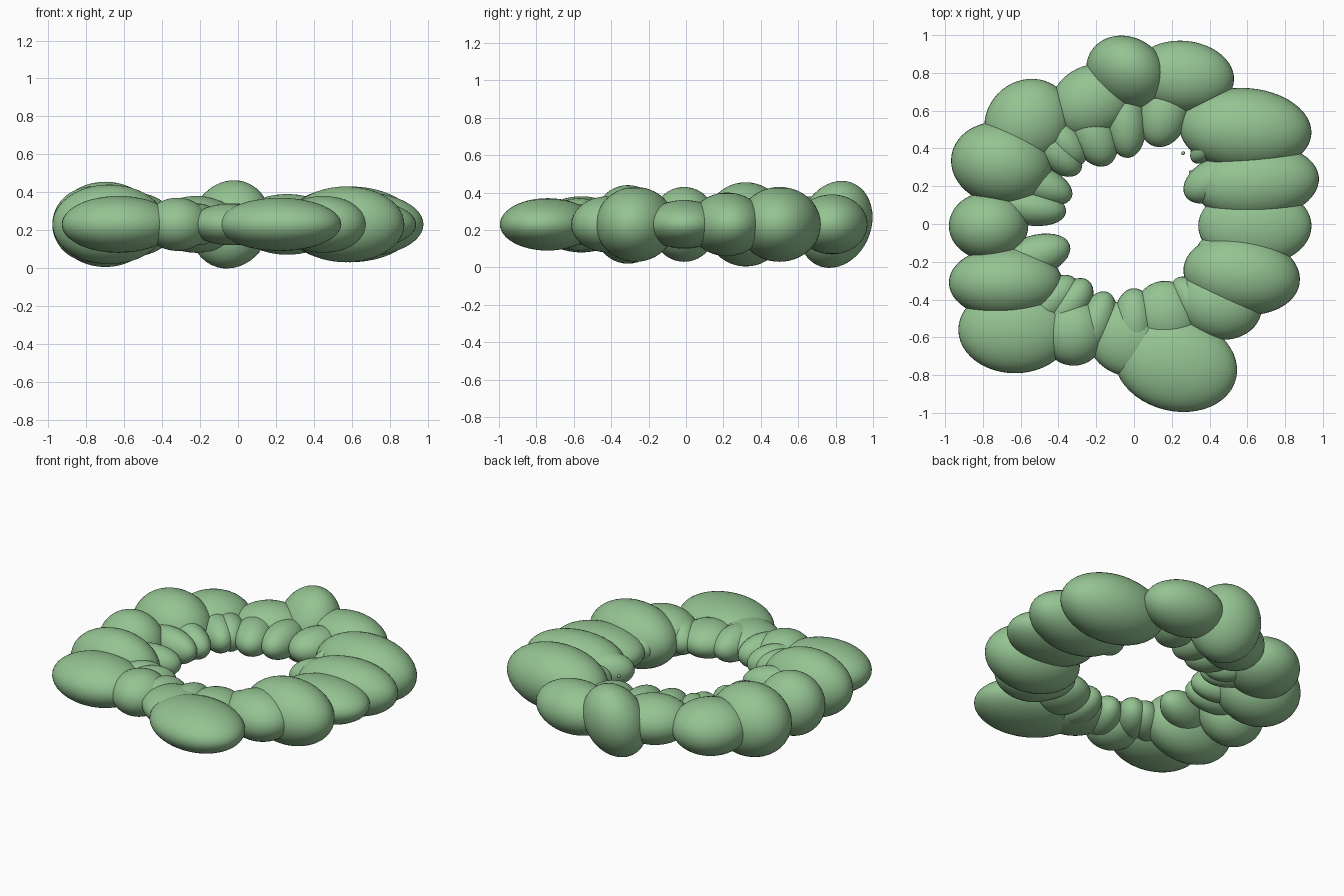
import bpy
import math
from mathutils import Matrix, Vector

default_cube = bpy.data.objects.get("Cube")
if default_cube:
    bpy.data.objects.remove(default_cube, do_unlink=True)

# Single leafy green colour
leaf_green = bpy.data.materials.new("leaf_green")
leaf_green.use_nodes = True
colour = (0.30, 0.55, 0.29, 1)
leaf_green.diffuse_color = colour
leaf_green.node_tree.nodes["Principled BSDF"].inputs["Base Color"].default_value = colour

MID_HEIGHT = 0.23


def add_bead(name, centre, radii, turn=0, lean=0, segments=48):
    """Add one smooth ellipsoid; sizes are in hundredths, angles in degrees."""
    bpy.ops.mesh.primitive_uv_sphere_add(segments=segments, ring_count=segments // 2, radius=1)
    bead = bpy.context.object
    bead.name = name
    bead.data.name = name
    # Shape the mesh itself so the object keeps a clean unit scale
    bead.data.transform(Matrix.Diagonal(Vector(radii) / 100).to_4x4())
    bead.location = (centre[0] / 100, centre[1] / 100, MID_HEIGHT)
    bead.rotation_euler = (math.radians(lean), 0, math.radians(turn))
    bead.data.materials.append(leaf_green)
    bpy.ops.object.shade_smooth()


# Large outer beads, clockwise from the back: centre, radii, turn
outer_beads = [
    ((26, 78), (27, 19, 16), -5),
    ((59, 50), (35, 22, 20), -4),
    ((65, 22), (33, 20, 17), 5),
    ((64, -1), (30, 21, 13), 0),
    ((57, -27), (31, 21, 20), -8),
    ((45, -42), (23, 19, 15), -15),
    ((22, -74), (33, 25, 14), -14),
    ((-4, -61), (22, 19, 11), -30),
    ((-32, -57), (17, 18, 14), 0),
    ((-63, -56), (30, 23, 15), 0),
    ((-68, -31), (30, 19, 21), 0),
    ((-77, -1), (21, 18, 20), 0),
    ((-70, 32), (27, 22, 22.5), -10),
    ((-56, 54), (24, 22, 17), 40),
    ((-22, 65), (23, 19, 15), 25),
]
for centre, radii, turn in outer_beads:
    add_bead("outer_bead", centre, radii, turn)

# Tall leaning bead at the back
add_bead("back_bead", (-4, 80), (22, 18, 24), turn=-30, lean=-22)

# Smaller beads lining the opening: innermost tip, radial reach, width
inner_beads = [
    ((11, 41), 18, 13),
    ((-3, 35), 19, 11),
    ((-14, 31), 19, 12),
    ((-27, 32), 16, 10),
    ((-29, 27), 18, 10),
    ((-33, 14), 20, 10),
    ((-36, 6), 20, 10),
    ((-34, -11), 20, 11),
    ((-31, -29), 17, 10),
    ((-24, -30), 17, 10),
    ((-14, -36), 18, 10),
    ((0, -34), 18, 11),
    ((11, -31), 18, 17),
    ((22, -29), 18, 10),
    ((34, -11), 18, 9),
    ((27, 15), 18, 11),
    ((31, 33), 14, 7),
]
for tip, reach, width in inner_beads:
    outward = Vector(tip).normalized()
    centre = Vector(tip) + outward * reach
    turn = math.degrees(math.atan2(outward.y, outward.x))
    add_bead("inner_bead", centre, (reach, width, 11), turn, segments=32)

# Tiny loose buds on the inner edge
for centre in [(30, 27.5), (33, 29), (26, 37.5)]:
    add_bead("tiny_bud", centre, (1, 1, 1), segments=12)
